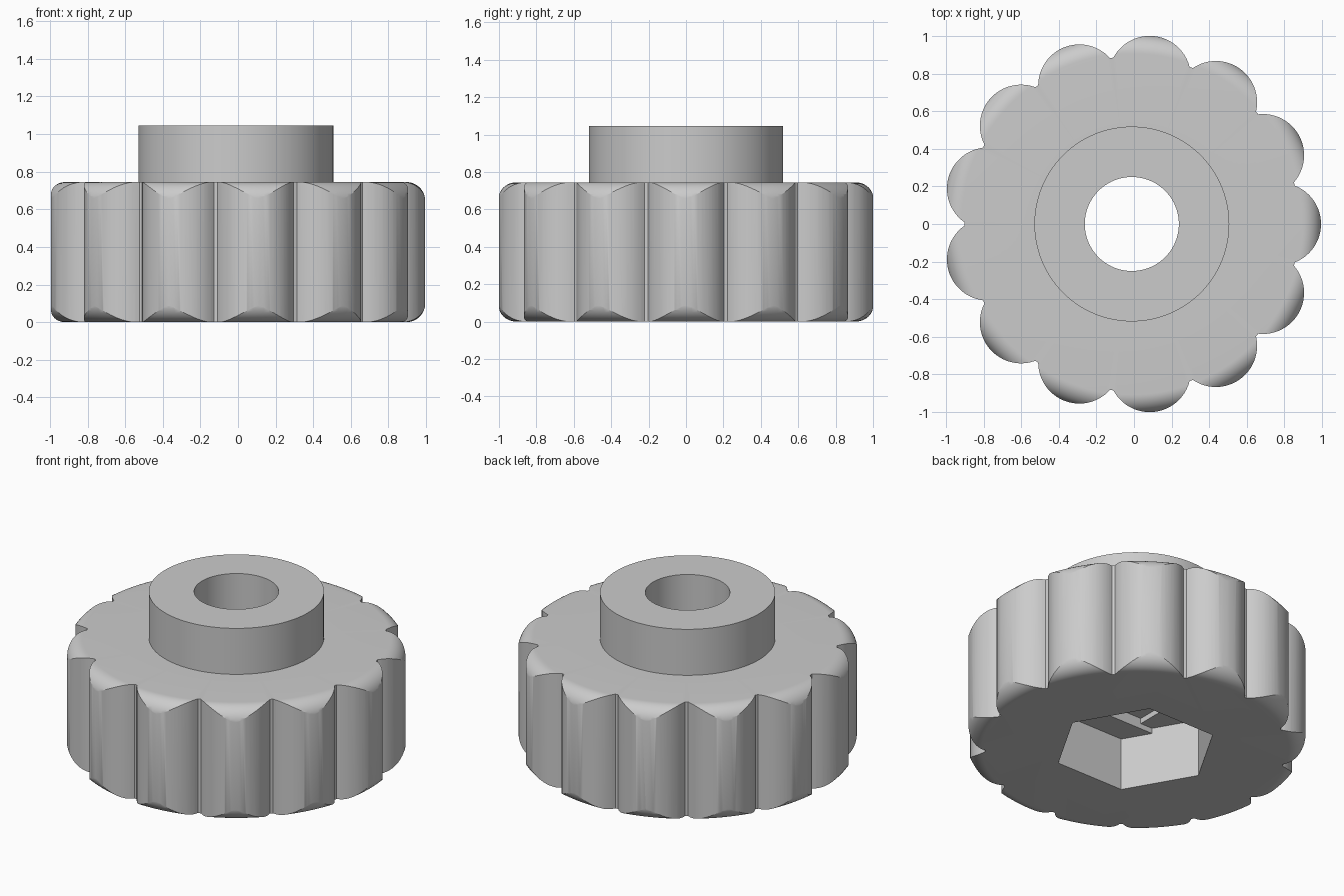
import bpy
import bmesh
from math import acos, cos, pi, radians, sin

if "Cube" in bpy.data.objects:
    bpy.data.objects.remove(bpy.data.objects["Cube"], do_unlink=True)

AXIS_X = -0.0115                     # odd lobe count puts the axis off centre
LOBES, LOBE_DIST, LOBE_R = 13, 0.787, 0.219
CORE_R, RIM_R, FILLET = 0.89, 1.007, 0.1
GRIP_TOP, BOSS_TOP, BOSS_R = 0.745, 1.045, 0.518
BORE_R, HEX_R = 0.25, 0.485
POCKET, STEP = 0.344, 0.035

grey = bpy.data.materials.new("plain grey")
grey.use_nodes = True
grey.diffuse_color = (0.6, 0.6, 0.6, 1)
grey.node_tree.nodes["Principled BSDF"].inputs["Base Color"].default_value = (0.6, 0.6, 0.6, 1)


def finish(name, bm):
    bmesh.ops.recalc_face_normals(bm, faces=bm.faces)
    mesh = bpy.data.meshes.new(name)
    bm.to_mesh(mesh)
    bm.free()
    mesh.materials.append(grey)
    obj = bpy.data.objects.new(name, mesh)
    obj.location.x = AXIS_X
    bpy.context.collection.objects.link(obj)
    return obj


def prism(name, outline, low, high):
    bm = bmesh.new()
    base = bm.faces.new([bm.verts.new((x, y, low)) for x, y in outline])
    top = bmesh.ops.extrude_face_region(bm, geom=[base])["geom"]
    for v in top:
        if isinstance(v, bmesh.types.BMVert):
            v.co.z = high
    return finish(name, bm)


def ring(radius, count):
    return [(radius * cos(2 * pi * i / count), radius * sin(2 * pi * i / count))
            for i in range(count)]


def lathe(name, profile, count):
    # Stacked rings joined by quads, closed with flat caps
    bm = bmesh.new()
    rings = [[bm.verts.new((x, y, z)) for x, y in ring(r, count)] for r, z in profile]
    for a, b in zip(rings, rings[1:]):
        for i in range(count):
            j = (i + 1) % count
            bm.faces.new((a[i], a[j], b[j], b[i]))
    bm.faces.new(rings[0])
    bm.faces.new(rings[-1])
    return finish(name, bm)


def combine(target, tool, operation):
    mod = target.modifiers.new(tool.name, 'BOOLEAN')
    mod.object, mod.operation, mod.solver = tool, operation, 'EXACT'
    bpy.context.view_layer.update()
    bpy.context.view_layer.objects.active = target
    bpy.ops.object.modifier_apply(modifier=mod.name)
    bpy.data.objects.remove(tool, do_unlink=True)


# Turned body: rounded rim with a plain boss on top
quarter = [radians(90 * k / 12) for k in range(13)]
rim = RIM_R - FILLET
profile = [(rim + FILLET * sin(t), FILLET - FILLET * cos(t)) for t in quarter]
profile += [(rim + FILLET * cos(t), GRIP_TOP - FILLET + FILLET * sin(t)) for t in quarter]
profile += [(BOSS_R, GRIP_TOP), (BOSS_R, BOSS_TOP)]
knob = lathe("knob", profile, LOBES * 16)

# Scalloped grip: round lobes meeting a narrow strip of the core
sweep = acos((CORE_R**2 - LOBE_DIST**2 - LOBE_R**2) / (2 * LOBE_DIST * LOBE_R))
scallops = []
for i in range(LOBES):
    a = 2 * pi * i / LOBES
    for k in range(-12, 13):
        t = a + sweep * k / 12
        scallops.append((LOBE_DIST * cos(a) + LOBE_R * cos(t),
                         LOBE_DIST * sin(a) + LOBE_R * sin(t)))
combine(knob, prism("scallop_cutter", scallops, -0.2, 1.3), 'INTERSECT')

# Hexagonal nut pocket in the underside
combine(knob, prism("nut_cutter", ring(HEX_R, 6), -0.2, POCKET), 'DIFFERENCE')

# Stepped pocket ceiling: a slot across the hexagon, then a square
h = BORE_R + 0.002
e = HEX_R - h / 3**0.5
slot = [(HEX_R, 0), (e, h), (-e, h), (-HEX_R, 0), (-e, -h), (e, -h)]
square = [(h, h), (-h, h), (-h, -h), (h, -h)]
combine(knob, prism("slot_cutter", slot, 0.2, POCKET + STEP), 'DIFFERENCE')
combine(knob, prism("square_cutter", square, 0.2, POCKET + 2 * STEP), 'DIFFERENCE')

# Through bore
combine(knob, prism("bore_cutter", ring(BORE_R, 96), -0.2, 1.3), 'DIFFERENCE')

bpy.ops.object.select_all(action='DESELECT')
knob.select_set(True)
bpy.context.view_layer.objects.active = knob
bpy.ops.object.shade_smooth_by_angle(angle=radians(25))
